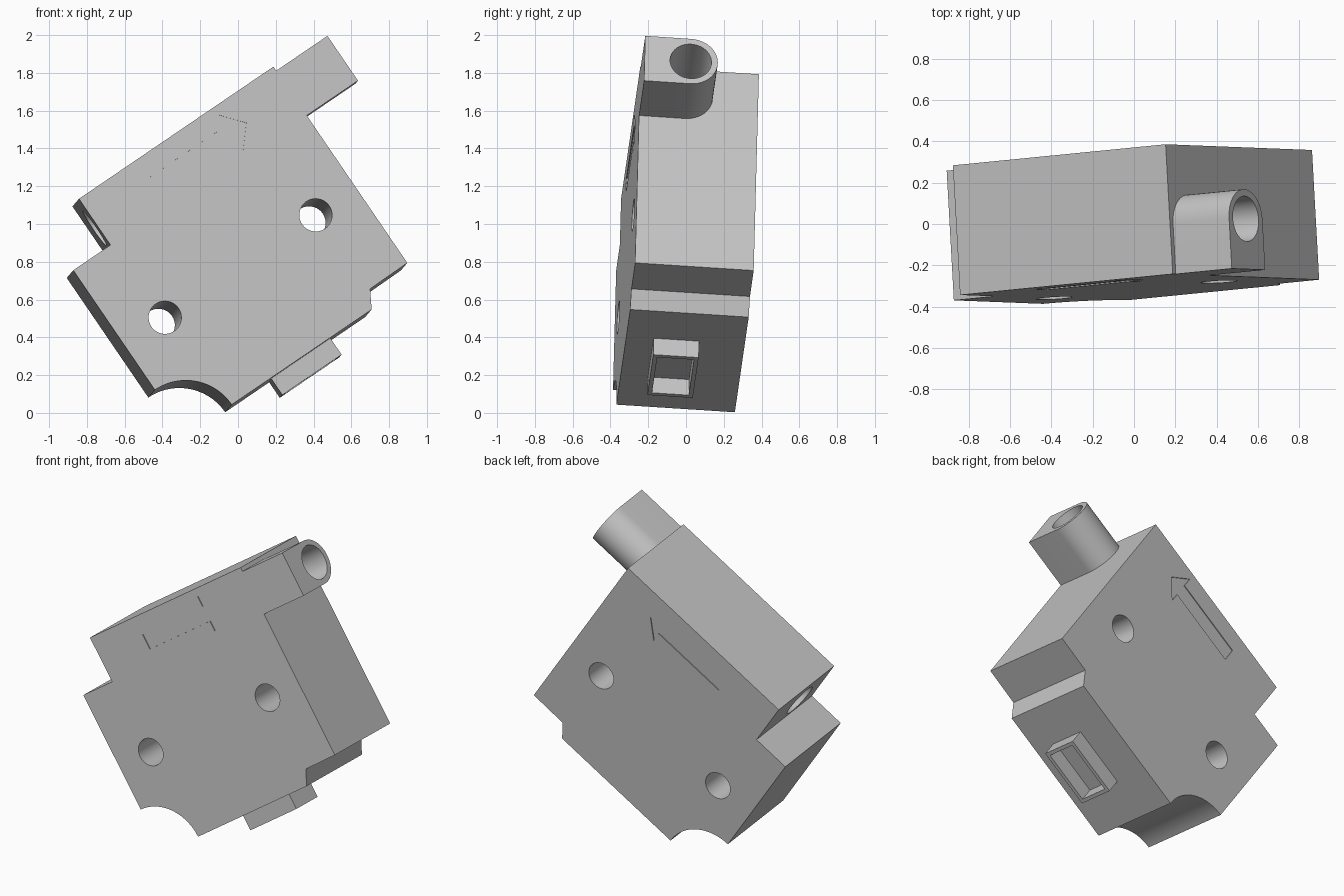
import bpy, bmesh
from math import sin, cos, pi, radians
from mathutils import Matrix, Vector

cube = bpy.data.objects.get("Cube")
if cube:
    bpy.data.objects.remove(cube, do_unlink=True)

# Tilted frame: u along the bore, w through the thickness, v up the housing
W = Vector((-0.055, 0.996, -0.064)).normalized()
U = Vector((cos(radians(34.2)), 0.081, sin(radians(34.2))))
U = (U - W * U.dot(W)).normalized()
V = U.cross(W)
FRAME = Matrix.Translation((0, -0.37, 0)) @ Matrix((U, W, V)).transposed().to_4x4()
DEPTH = 0.63
BORE_W, BORE_V = 0.245, 1.241

grey = bpy.data.materials.new("light_grey_plastic")
grey.use_nodes = True
grey.diffuse_color = (0.55, 0.55, 0.55, 1)
grey.node_tree.nodes["Principled BSDF"].inputs["Base Color"].default_value = (0.55, 0.55, 0.55, 1)


def arc(cx, cy, r, start, end, steps=24):
    angles = [radians(start + (end - start) * i / steps) for i in range(steps + 1)]
    return [(cx + r * cos(a), cy + r * sin(a)) for a in angles]


def circle(cx, cy, r, steps=48):
    return arc(cx, cy, r, 0, 360, steps)[:-1]


def rect(x0, x1, y0, y1):
    return [(x0, y0), (x1, y0), (x1, y1), (x0, y1)]


def prism(name, pts, axis, lo, hi):
    """Extrude a 2D outline along u, w or v between lo and hi."""
    place = {"u": lambda p, d: (d, p[0], p[1]),
             "w": lambda p, d: (p[0], d, p[1]),
             "v": lambda p, d: (p[0], p[1], d)}[axis]
    bm = bmesh.new()
    a = [bm.verts.new(place(p, lo)) for p in pts]
    b = [bm.verts.new(place(p, hi)) for p in pts]
    bm.faces.new(a)
    bm.faces.new(b[::-1])
    n = len(pts)
    for i in range(n):
        bm.faces.new((a[i], b[i], b[(i + 1) % n], a[(i + 1) % n]))
    bmesh.ops.recalc_face_normals(bm, faces=bm.faces)
    mesh = bpy.data.meshes.new(name)
    bm.to_mesh(mesh)
    bm.free()
    mesh.materials.append(grey)
    obj = bpy.data.objects.new(name, mesh)
    obj.matrix_world = FRAME
    bpy.context.collection.objects.link(obj)
    return obj


def carve(obj, cutters):
    """Subtract the cutters, keep the result as plain mesh, shade it."""
    for c in cutters:
        mod = obj.modifiers.new(c.name, "BOOLEAN")
        mod.operation, mod.solver, mod.object = "DIFFERENCE", "EXACT", c
    bpy.context.view_layer.update()
    deps = bpy.context.evaluated_depsgraph_get()
    mesh = bpy.data.meshes.new_from_object(obj.evaluated_get(deps))
    obj.modifiers.clear()
    obj.data = mesh
    bpy.ops.object.select_all(action="DESELECT")
    obj.select_set(True)
    bpy.context.view_layer.objects.active = obj
    bpy.ops.object.shade_smooth_by_angle(angle=radians(30))


# Housing with stepped corners and a concave quarter-round corner
outline = [(0.896, 0.055), (0.951, 0.15), (1.192, 0.153), (1.192, 1.411),
           (-0.057, 1.411), (-0.057, 1.115), (-0.296, 1.115)]
outline += arc(-0.296, 0.055, 0.293, 90, 0)
housing = prism("housing", outline, "w", 0, DEPTH)

# Rounded outlet spout
spout_pts = [(0, 1.385), (0, 1.098)] + arc(BORE_W, BORE_V, 0.1435, -90, 90)
spout = prism("outlet_spout", spout_pts, "u", 1.19, 1.521)

# Connector socket under the housing
socket = prism("connector_socket", rect(0.26, 0.641, 0.146, 0.387), "v", -0.05, 0.056)

# Cutters: bore, mounting holes, direction arrows, socket pocket
bore = prism("bore_cutter", circle(BORE_W, BORE_V, 0.11), "u", -0.2, 1.7)
holes = [prism("mount_hole_cutter", circle(u, 0.635, 0.087), "w", -0.1, DEPTH + 0.1)
         for u in (-0.035, 0.933)]
arrow = [(0.307, 1.196), (0.805, 1.196), (0.805, 1.13), (0.905, 1.246),
         (0.805, 1.365), (0.805, 1.294), (0.307, 1.294)]
arrows = [prism("arrow_cutter", arrow, "w", lo, hi)
          for lo, hi in ((-0.03, 0.006), (DEPTH - 0.006, DEPTH + 0.03))]
pocket = prism("pocket_cutter", rect(0.283, 0.618, 0.169, 0.364), "v", -0.1, 0.05)

carve(housing, [bore] + holes + arrows)
carve(spout, [bore])
carve(socket, [pocket])

for cutter in [bore, pocket] + holes + arrows:
    bpy.data.objects.remove(cutter, do_unlink=True)
